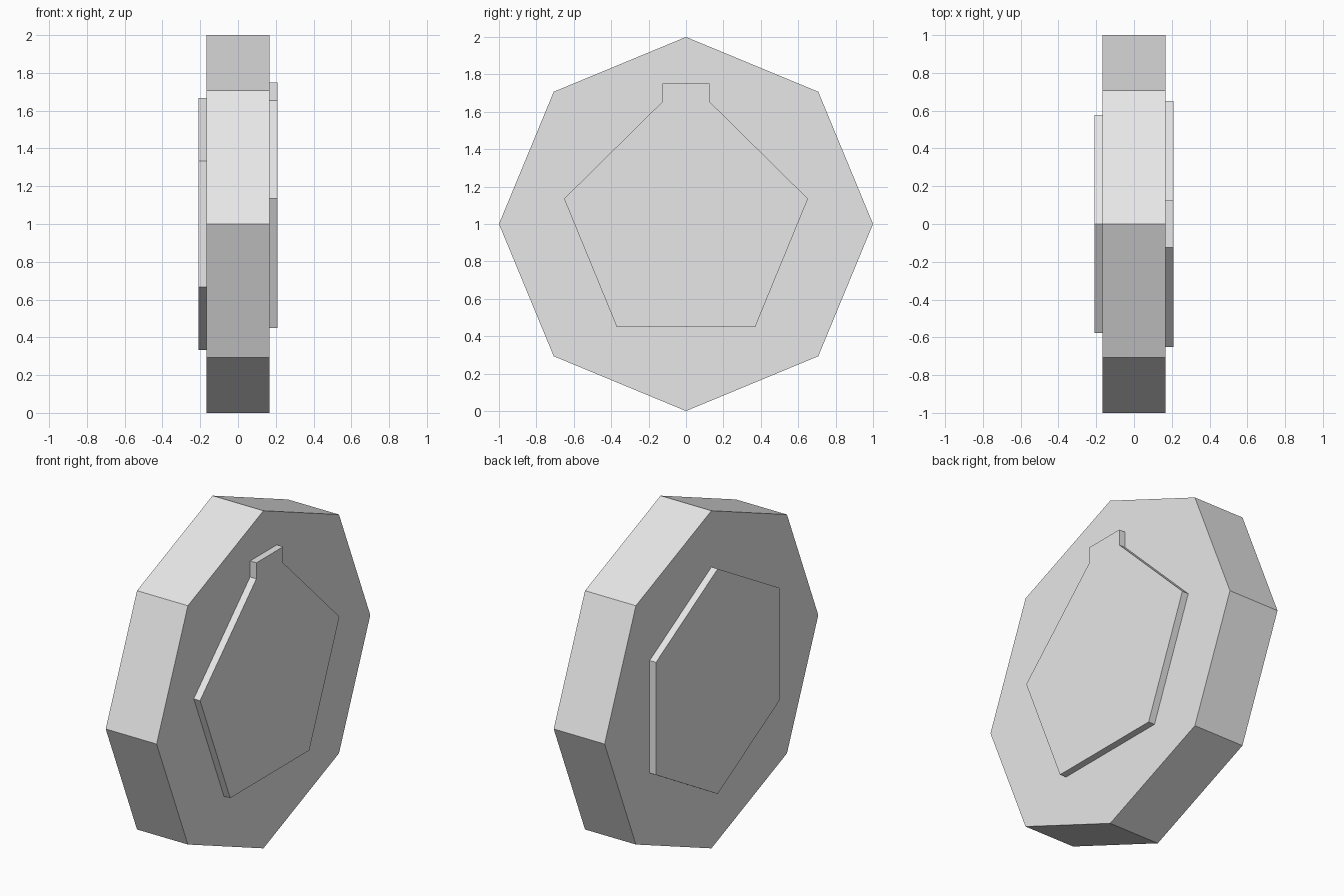
import bpy
import bmesh
from math import sin, cos, tau

cube = bpy.data.objects.get("Cube")
if cube:
    bpy.data.objects.remove(cube, do_unlink=True)

grey = bpy.data.materials.new("light_grey")
grey.use_nodes = True
colour = (0.8, 0.8, 0.8, 1)
grey.diffuse_color = colour
grey.node_tree.nodes["Principled BSDF"].inputs["Base Color"].default_value = colour


def ring(sides, radius):
    """Regular outline in the y-z plane with a corner at the top."""
    return [(radius * sin(tau * i / sides), 1 + radius * cos(tau * i / sides))
            for i in range(sides)]


def slab(name, outline, x0, x1):
    """Extrude a y-z outline from x0 to x1."""
    bm = bmesh.new()
    face = bm.faces.new([bm.verts.new((x0, y, z)) for y, z in outline])
    new = bmesh.ops.extrude_face_region(bm, geom=[face])["geom"]
    verts = [v for v in new if isinstance(v, bmesh.types.BMVert)]
    bmesh.ops.translate(bm, verts=verts, vec=(x1 - x0, 0, 0))
    bmesh.ops.recalc_face_normals(bm, faces=bm.faces)
    mesh = bpy.data.meshes.new(name)
    bm.to_mesh(mesh)
    bm.free()
    mesh.materials.append(grey)
    obj = bpy.data.objects.new(name, mesh)
    bpy.context.collection.objects.link(obj)


half = 1 / 6      # half thickness of the disc
outer = 0.208     # outer face of the raised plates

# Octagonal disc
slab("octagon_disc", ring(8, 1), -half, half)

# Raised hexagon on the right side
slab("hexagon_plate", ring(6, 2 / 3), -outer, -half)

# Raised pentagon with a top tab on the left side
right_half = [(0.125, 1.75), (0.125, 1.655), (0.652, 1.135), (0.37, 0.45)]
left_half = [(-y, z) for y, z in reversed(right_half)]
slab("pentagon_plate", right_half + left_half, half, outer)
